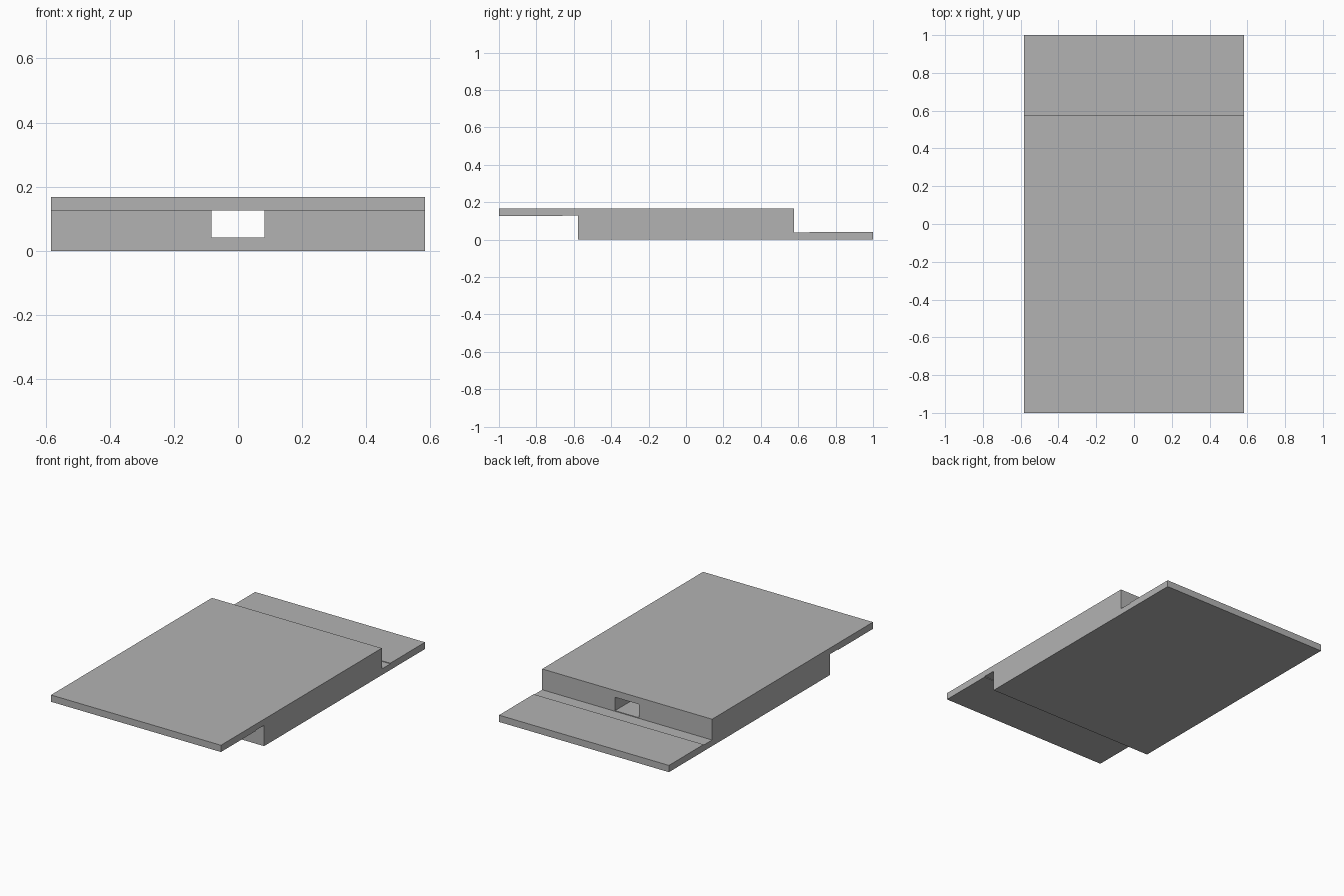
import bpy
import bmesh

old = bpy.data.objects.get("Cube")
if old:
    bpy.data.objects.remove(old, do_unlink=True)

HALF_WIDTH = 0.583
HEIGHT = 0.167
PLATE = 0.042        # thickness of the overlapping plates
WALL = 0.577         # end walls of the middle block
RELIEF_END = 0.66    # shallow relief beside each wall
RELIEF = 0.004

grey = bpy.data.materials.new("plain grey")
grey.use_nodes = True
colour = (0.45, 0.45, 0.45, 1)
grey.diffuse_color = colour
grey.node_tree.nodes["Principled BSDF"].inputs["Base Color"].default_value = colour


def extrude_x(name, profile, half_width):
    """Extrude a closed (y, z) profile across the width."""
    bm = bmesh.new()
    face = bm.faces.new([bm.verts.new((-half_width, y, z)) for y, z in profile])
    grown = bmesh.ops.extrude_face_region(bm, geom=[face])["geom"]
    bmesh.ops.translate(bm, vec=(2 * half_width, 0, 0),
                        verts=[v for v in grown if isinstance(v, bmesh.types.BMVert)])
    bmesh.ops.recalc_face_normals(bm, faces=bm.faces)
    mesh = bpy.data.meshes.new(name)
    bm.to_mesh(mesh)
    bm.free()
    mesh.materials.append(grey)
    obj = bpy.data.objects.new(name, mesh)
    bpy.context.collection.objects.link(obj)
    return obj


# Half of the lap profile; the other half is the same turned half a circle
half = [(-WALL, 0), (1, 0), (1, PLATE), (RELIEF_END, PLATE),
        (RELIEF_END, PLATE - RELIEF), (WALL, PLATE - RELIEF)]
profile = half + [(-y, HEIGHT - z) for y, z in half]
panel = extrude_x("lap_jointed_panel", profile, HALF_WIDTH)

# Rectangular channel running through the middle block
reach = WALL + 0.04
channel = [(-reach, PLATE), (reach, PLATE),
           (reach, HEIGHT - PLATE), (-reach, HEIGHT - PLATE)]
cutter = extrude_x("channel_cutter", channel, 0.083)
cutter.hide_render = True
cutter.hide_viewport = True
cutter.display_type = 'WIRE'

cut = panel.modifiers.new("channel", 'BOOLEAN')
cut.operation = 'DIFFERENCE'
cut.solver = 'EXACT'
cut.object = cutter
